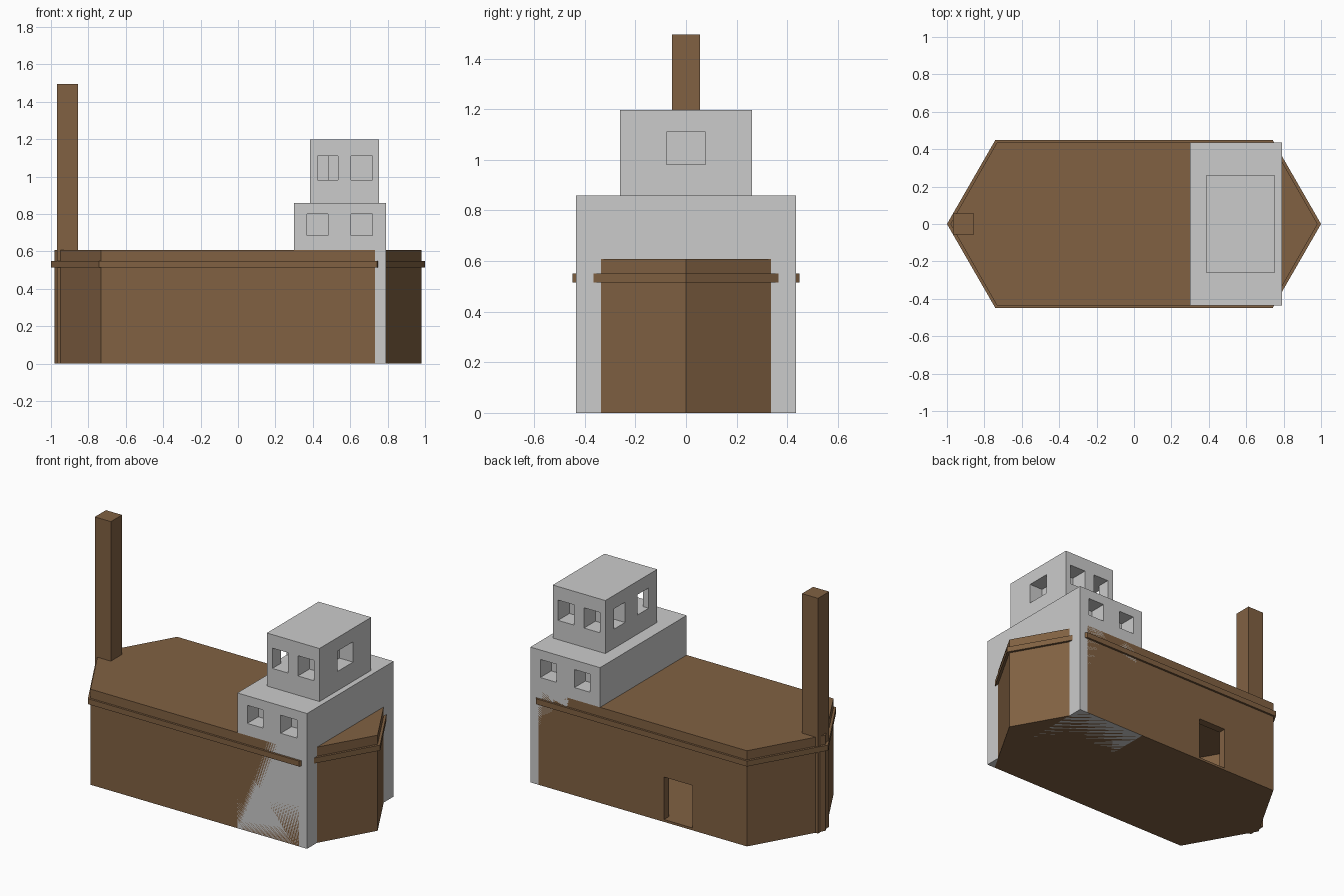
import bpy
import bmesh

if "Cube" in bpy.data.objects:
    bpy.data.objects.remove(bpy.data.objects["Cube"])

wood = bpy.data.materials.new("wood")
wood.diffuse_color = (0.22, 0.12, 0.055, 1)
wood.use_nodes = True
wood.node_tree.nodes["Principled BSDF"].inputs["Base Color"].default_value = wood.diffuse_color


def prism(name, outline, z0, z1, mat=None):
    """Closed flat-sided solid from a counter-clockwise outline."""
    bm = bmesh.new()
    base = bm.faces.new([bm.verts.new((x, y, z0)) for x, y in outline])
    ext = bmesh.ops.extrude_face_region(bm, geom=[base], use_keep_orig=True)
    top = [v for v in ext["geom"] if isinstance(v, bmesh.types.BMVert)]
    bmesh.ops.translate(bm, verts=top, vec=(0, 0, z1 - z0))
    bmesh.ops.recalc_face_normals(bm, faces=bm.faces)
    me = bpy.data.meshes.new(name)
    bm.to_mesh(me)
    bm.free()
    ob = bpy.data.objects.new(name, me)
    bpy.context.collection.objects.link(ob)
    if mat:
        me.materials.append(mat)
    return ob


def box(name, x0, x1, y0, y1, z0, z1, mat=None):
    return prism(name, [(x0, y0), (x1, y0), (x1, y1), (x0, y1)], z0, z1, mat)


def hexagon(tip, corner, half):
    return [(-tip, 0), (-corner, -half), (corner, -half),
            (tip, 0), (corner, half), (-corner, half)]


def cut(target, cutter):
    """Subtract the cutter, then remove it."""
    cutter.hide_render = True
    mod = target.modifiers.new("cut", "BOOLEAN")
    mod.operation = "DIFFERENCE"
    mod.solver = "EXACT"
    mod.object = cutter
    bpy.context.view_layer.objects.active = target
    bpy.ops.object.modifier_apply(modifier=mod.name)
    bpy.data.objects.remove(cutter)


# Hollow hull with a doorway in the back side
hull = prism("hull", hexagon(0.982, 0.733, 0.435), 0, 0.608, wood)
cut(hull, prism("cavity", hexagon(0.925, 0.705, 0.385), 0.015, 0.56))
cut(hull, box("doorway", -0.35, -0.15, 0.33, 0.5, 0.015, 0.285))

# Rail band around the hull
rail = prism("rail", hexagon(1.0, 0.742, 0.448), 0.515, 0.55, wood)
cut(rail, prism("rail_hole", hexagon(0.975, 0.729, 0.428), 0.4, 0.7))

# Mast at the stern tip
box("mast", -0.968, -0.855, -0.056, 0.056, 0, 1.495, wood)

# Two-storey cabin
lower = box("lower_cabin", 0.3, 0.79, -0.435, 0.435, 0, 0.86)
upper = box("upper_cabin", 0.385, 0.755, -0.26, 0.26, 0.86, 1.197)

# Window recesses, mirrored front to back
for s in (-1, 1):
    for x0, x1 in ((0.37, 0.48), (0.605, 0.72)):
        ya, yb = sorted((s * 0.325, s * 0.5))
        cut(lower, box("window", x0, x1, ya, yb, 0.685, 0.8))
    for x0, x1 in ((0.424, 0.535), (0.604, 0.718)):
        ya, yb = sorted((s * 0.145, s * 0.32))
        cut(upper, box("window", x0, x1, ya, yb, 0.982, 1.111))
    # pair of windows facing the deck
    ya, yb = sorted((s * 0.062, s * 0.175))
    cut(upper, box("window", 0.3, 0.48, ya, yb, 0.982, 1.111))
# Single window facing the bow
cut(upper, box("window", 0.66, 0.85, -0.077, 0.077, 0.982, 1.111))
